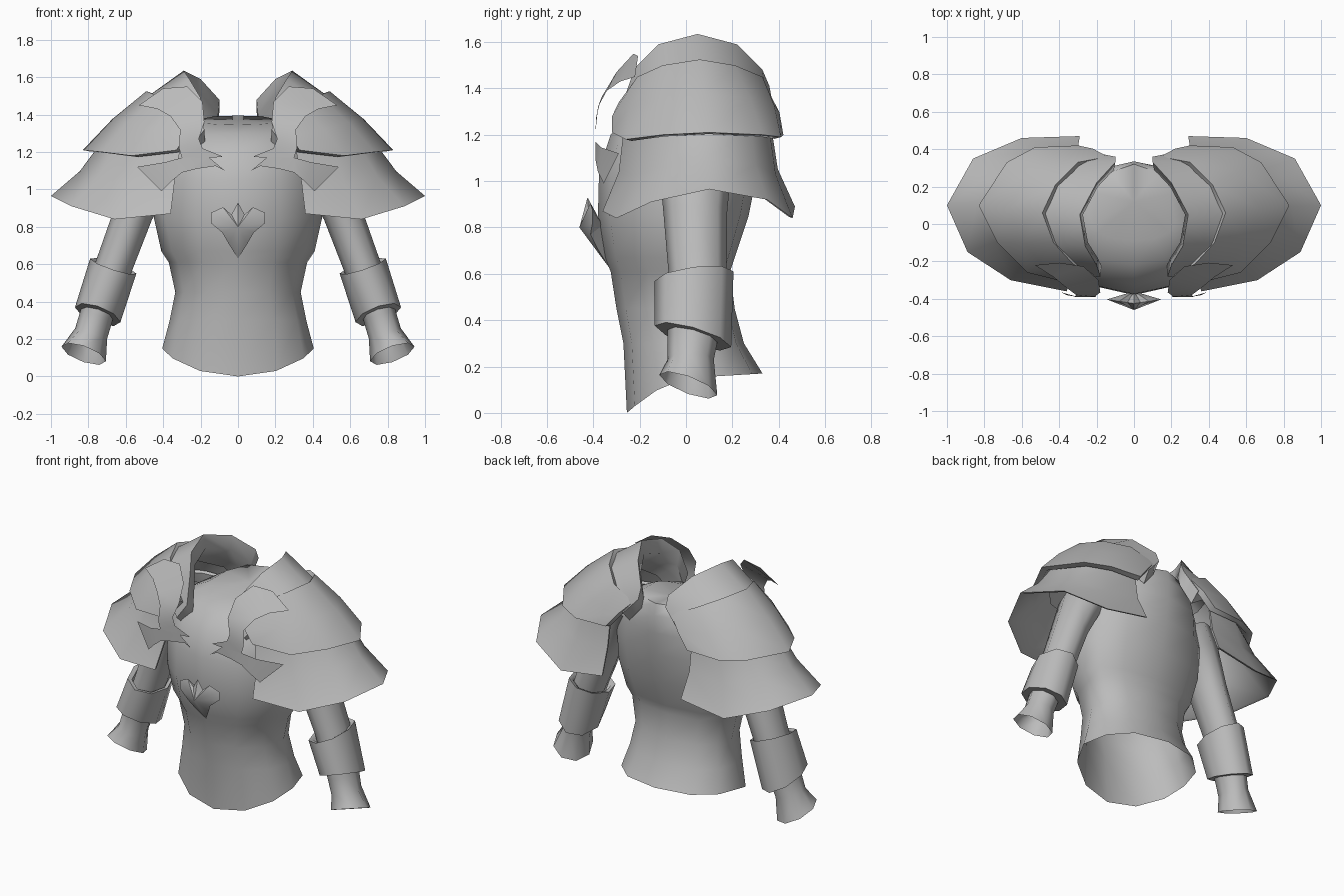
import bpy
import bmesh
import math
from mathutils import Vector

cube = bpy.data.objects.get("Cube")
if cube:
    bpy.data.objects.remove(cube, do_unlink=True)

steel = bpy.data.materials.new("grey steel")
steel.use_nodes = True
steel.diffuse_color = (0.5, 0.5, 0.5, 1)
steel.node_tree.nodes["Principled BSDF"].inputs["Base Color"].default_value = (0.5, 0.5, 0.5, 1)


def finish(name, bm, mirror=False, angle=62):
    """Turn a bmesh into a smooth-shaded object, mirrored in x if wanted."""
    bmesh.ops.recalc_face_normals(bm, faces=bm.faces[:])
    for face in bm.faces:
        face.smooth = True
    mesh = bpy.data.meshes.new(name)
    bm.to_mesh(mesh)
    bm.free()
    mesh.set_sharp_from_angle(angle=math.radians(angle))
    mesh.materials.append(steel)
    obj = bpy.data.objects.new(name, mesh)
    bpy.context.scene.collection.objects.link(obj)
    if mirror:
        obj.modifiers.new("Mirror", "MIRROR").use_mirror_merge = False
    return obj


def loft(bm, rows, around=False, closed=False):
    """Bridge rows of points; around joins each row's ends, closed joins last row to first."""
    grid = [[bm.verts.new(p) for p in row] for row in rows]
    pairs = list(zip(grid, grid[1:]))
    if closed:
        pairs.append((grid[-1], grid[0]))
    for a, b in pairs:
        n = len(a)
        for i in range(n if around else n - 1):
            j = (i + 1) % n
            bm.faces.new((a[i], a[j], b[j], b[i]))
    return grid


# Torso: rings of (height, half width, front, back), dipping hem and raised nape
def torso_ring(z, half, front, back, dip=0.0, rise=0.0, sides=12):
    ring = []
    for i in range(sides):
        a = math.tau * i / sides
        s, c = math.sin(a), math.cos(a)
        if s > 0:
            # the back is a little squarer than the front
            c = math.copysign(abs(c) ** 0.8, c)
        y = s * (back if s > 0 else front)
        lift = rise * s if s > 0 else -dip * abs(s) ** 1.5
        ring.append((half * c, y, z + lift))
    return ring


bm = bmesh.new()
rings = loft(bm, [
    torso_ring(0.15, 0.405, 0.255, 0.33, dip=0.15, rise=0.02),
    torso_ring(0.30, 0.365, 0.27, 0.25),
    torso_ring(0.45, 0.335, 0.30, 0.21),
    torso_ring(0.61, 0.37, 0.325, 0.19),
    torso_ring(0.67, 0.41, 0.35, 0.21),
    torso_ring(0.85, 0.45, 0.38, 0.27),
    torso_ring(1.05, 0.45, 0.375, 0.31),
    torso_ring(1.20, 0.41, 0.325, 0.33),
    torso_ring(1.30, 0.34, 0.22, 0.335, rise=0.02),
    torso_ring(1.36, 0.22, 0.09, 0.32, dip=0.015, rise=0.035),
], around=True)
nape = bm.verts.new((0, 0.12, 1.37))
top = rings[-1]
for i, v in enumerate(top):
    bm.faces.new((v, top[(i + 1) % len(top)], nape))
finish("torso", bm)


# Shoulder plates: a bowed sheet between two arcs running from back to front
def shoulder_plate(name, upper, lower, pivot, thick, bow):
    pivot = Vector(pivot)
    upper = [Vector(p) for p in upper]
    lower = [Vector(p) for p in lower]

    def toward(p, distance):
        return p + (pivot - p).normalized() * distance

    middle = [toward((a + b) / 2, -bow) for a, b in zip(upper, lower)]
    outer = [upper, middle, lower]
    inner = [[toward(p, thick) for p in row] for row in reversed(outer)]
    bm = bmesh.new()
    grid = loft(bm, outer + inner, closed=True)
    for end in (0, -1):
        column = [row[end] for row in grid]
        for k in range(2):
            bm.faces.new((column[k], column[k + 1], column[4 - k], column[5 - k]))
    return finish(name, bm, mirror=True)


shoulder_plate(
    "collar_plates",
    [(0.10, 0.36, 1.41), (0.10, 0.33, 1.48), (0.20, 0.22, 1.59), (0.29, 0.05, 1.635),
     (0.26, -0.12, 1.59), (0.20, -0.22, 1.49), (0.18, -0.28, 1.32)],
    [(0.20, 0.38, 1.30), (0.34, 0.34, 1.39), (0.46, 0.20, 1.45), (0.52, 0.05, 1.47),
     (0.48, -0.11, 1.44), (0.37, -0.22, 1.37), (0.25, -0.29, 1.22)],
    pivot=(0.15, 0.05, 0.9), thick=0.09, bow=0.0)

shoulder_plate(
    "upper_shoulder_plates",
    [(0.14, 0.36, 1.38), (0.30, 0.33, 1.45), (0.42, 0.21, 1.50), (0.49, 0.06, 1.525),
     (0.43, -0.10, 1.50), (0.33, -0.21, 1.45), (0.22, -0.29, 1.34)],
    [(0.30, 0.42, 1.20), (0.53, 0.41, 1.19), (0.68, 0.33, 1.20), (0.83, 0.10, 1.21),
     (0.73, -0.10, 1.20), (0.57, -0.26, 1.18), (0.33, -0.32, 1.21)],
    pivot=(0.2, 0.05, 1.1), thick=0.04, bow=0.015)

shoulder_plate(
    "lower_shoulder_plates",
    [(0.30, 0.37, 1.22), (0.50, 0.36, 1.22), (0.62, 0.28, 1.23), (0.74, 0.09, 1.24),
     (0.65, -0.07, 1.23), (0.51, -0.21, 1.21), (0.31, -0.27, 1.21)],
    [(0.29, 0.47, 0.89), (0.60, 0.46, 0.84), (0.86, 0.35, 0.92), (1.00, 0.10, 0.965),
     (0.89, -0.15, 0.91), (0.66, -0.30, 0.84), (0.36, -0.36, 0.87)],
    pivot=(0.4, 0.05, 1.0), thick=0.02, bow=-0.025)


# Arms: tilted rings of (x, y, z, width, depth, slope from front to back)
def arm_ring(x, y, z, wide, deep, slope=0.0, sides=8):
    ring = []
    for i in range(sides):
        a = math.tau * i / sides
        u, v = wide * math.cos(a), deep * math.sin(a)
        ring.append((x + 0.95 * u, y + v, z + 0.31 * u + slope * v))
    return ring


bm = bmesh.new()
loft(bm, [
    arm_ring(0.36, 0.05, 1.20, 0.14, 0.19),
    arm_ring(0.46, 0.04, 1.10, 0.13, 0.16),
    arm_ring(0.56, 0.04, 0.87, 0.105, 0.138),
    arm_ring(0.66, 0.05, 0.60, 0.10, 0.125),
    arm_ring(0.755, 0.03, 0.33, 0.09, 0.11),
    arm_ring(0.785, 0.02, 0.23, 0.09, 0.10),
    arm_ring(0.825, 0.01, 0.12, 0.125, 0.125, -0.35),
], around=True)
finish("arms", bm, mirror=True)

bm = bmesh.new()
loft(bm, [
    arm_ring(0.75, 0.03, 0.33, 0.08, 0.10, -0.28),
    arm_ring(0.75, 0.03, 0.33, 0.128, 0.165, -0.28),
    arm_ring(0.667, 0.035, 0.59, 0.13, 0.17, 0.12),
    arm_ring(0.667, 0.035, 0.58, 0.105, 0.14, 0.12),
], around=True, closed=True)
finish("bracers", bm, mirror=True)


# Chest emblem: faceted bird shape with a raised centre
half = [(0, 0.93), (0.035, 0.865), (0.08, 0.905), (0.145, 0.875),
        (0.145, 0.82), (0.085, 0.77), (0.05, 0.71), (0, 0.63)]
outline = half + [(-x, z) for x, z in half[-2:0:-1]]
bm = bmesh.new()
edge = [bm.verts.new((x, -0.425 + 0.15 * abs(x) + max(0, 0.76 - z) * 0.7, z)) for x, z in outline]
for centre in ((0, -0.46, 0.80), (0, -0.36, 0.81)):
    hub = bm.verts.new(centre)
    for i, v in enumerate(edge):
        bm.faces.new((v, edge[(i + 1) % len(edge)], hub))
finish("chest_emblem", bm, angle=35)


# Shoulder birds: thin strips that follow the front of the plates
def wrap(x, z):
    y = -0.39 + 1.7 * max(0, z - 1.24) ** 2
    return Vector((x, y + 0.5 * max(0, x - 0.34), z))


def bird_strip(name, inner, outer):
    bm = bmesh.new()
    loft(bm, [[wrap(x, z) for x, z in row] for row in (inner, outer)])
    finish(name, bm, mirror=True)


bird_strip(
    "bird_upper_wings",
    [(0.08, 1.175), (0.19, 1.22), (0.21, 1.27), (0.18, 1.36), (0.19, 1.47), (0.27, 1.55), (0.40, 1.54)],
    [(0.13, 1.17), (0.30, 1.17), (0.315, 1.22), (0.31, 1.32), (0.36, 1.39), (0.43, 1.43), (0.53, 1.45)])
bird_strip(
    "bird_lower_wings",
    [(0.07, 1.10), (0.16, 1.175), (0.30, 1.17), (0.39, 1.145), (0.54, 1.12)],
    [(0.12, 1.125), (0.22, 1.11), (0.30, 1.09), (0.36, 1.04), (0.41, 0.99)])
